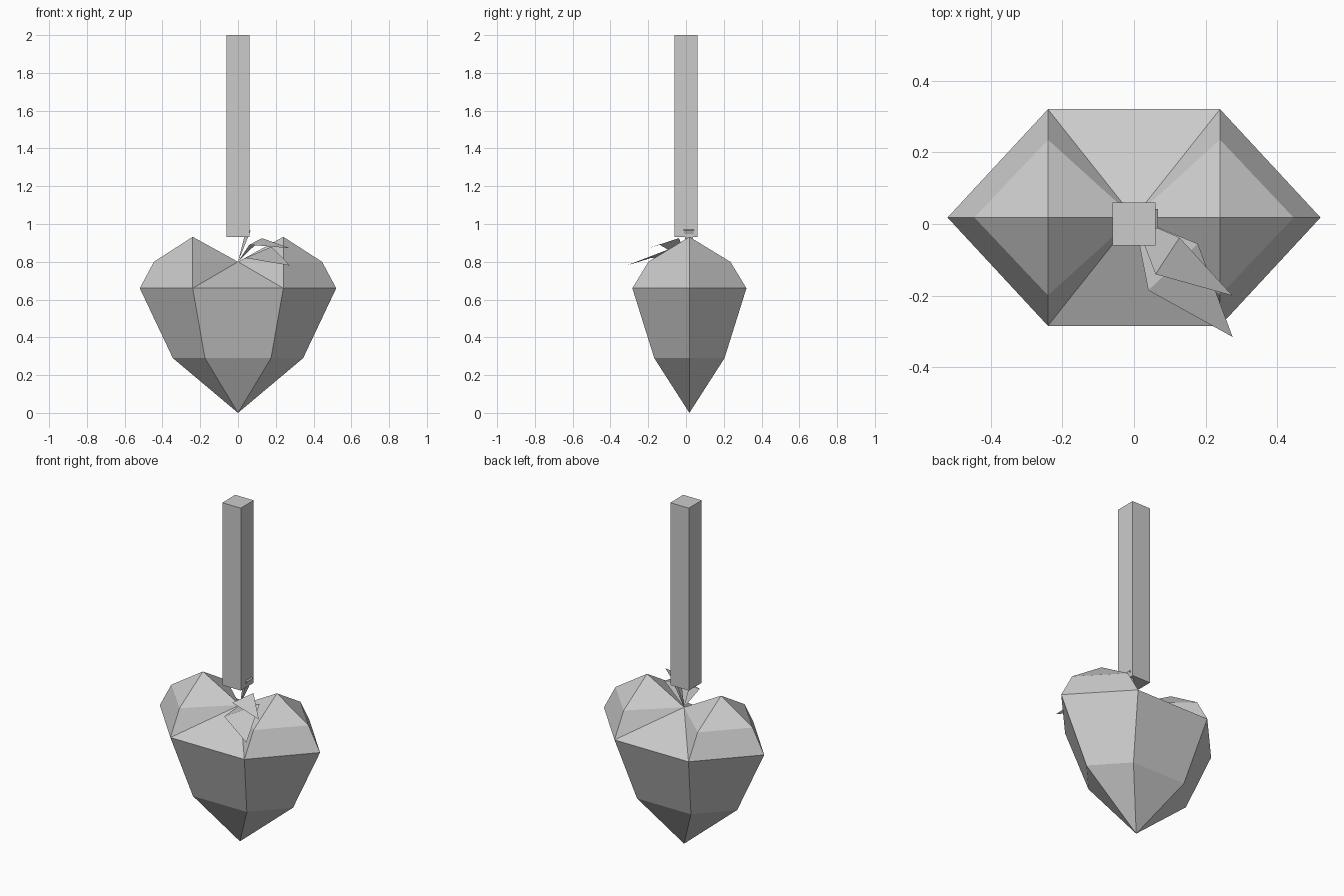
import bpy, bmesh

if "Cube" in bpy.data.objects:
    bpy.data.objects.remove(bpy.data.objects["Cube"])

grey = bpy.data.materials.new("light_grey")
grey.diffuse_color = (0.6, 0.6, 0.6, 1)
grey.use_nodes = True
grey.node_tree.nodes["Principled BSDF"].inputs["Base Color"].default_value = grey.diffuse_color


def make(name, build):
    bm = bmesh.new()
    build(bm)
    mesh = bpy.data.meshes.new(name)
    bm.to_mesh(mesh)
    bm.free()
    mesh.materials.append(grey)
    obj = bpy.data.objects.new(name, mesh)
    bpy.context.collection.objects.link(obj)
    return obj


CY = 0.018  # centre line of the heart in y


# Heart: hexagonal rings below, two faceted lobes above
def heart(bm):
    def ring(rx, mx, ry, z):
        pts = [(rx, 0), (mx, ry), (-mx, ry), (-rx, 0), (-mx, -ry), (mx, -ry)]
        return [bm.verts.new((x, CY + y, z)) for x, y in pts]

    tip = bm.verts.new((0, CY, 0))
    low = ring(0.345, 0.175, 0.186, 0.29)
    wide = ring(0.52, 0.24, 0.302, 0.66)
    upper = ring(0.445, 0.24, 0.217, 0.80)
    dip = bm.verts.new((0, CY, 0.80))
    peaks = [bm.verts.new((s * 0.24, CY, 0.932)) for s in (1, -1)]
    for i in range(6):
        j = (i + 1) % 6
        bm.faces.new((tip, low[j], low[i]))
        bm.faces.new((low[i], low[j], wide[j], wide[i]))
        if i in (1, 4):  # flat valley between the lobes
            bm.faces.new((wide[i], wide[j], dip))
        else:
            bm.faces.new((wide[i], wide[j], upper[j], upper[i]))
            bm.faces.new((upper[i], upper[j], peaks[0 if i in (0, 5) else 1]))
    for i, p in ((1, 0), (2, 1), (4, 1), (5, 0)):  # inner sides of the lobes
        bm.faces.new((wide[i], upper[i], dip))
        bm.faces.new((upper[i], peaks[p], dip))
    bmesh.ops.recalc_face_normals(bm, faces=bm.faces)


make("heart_body", heart)


# Hanging cord: square bar
def cord(bm):
    bmesh.ops.create_cube(bm, size=1)
    for v in bm.verts:
        v.co = (v.co.x * 0.12, v.co.y * 0.12, 1.465 + v.co.z * 1.07)


make("cord", cord)


# Stalk: slim pyramid flaring upward from the dip
def stalk(bm):
    base = bm.verts.new((0, CY, 0.80))
    top = [bm.verts.new(c) for c in ((0.045, -0.012, 0.98), (0.067, -0.012, 0.965),
                                     (0.067, 0.042, 0.965), (0.045, 0.042, 0.98))]
    bm.faces.new(top)
    for i in range(4):
        bm.faces.new((base, top[(i + 1) % 4], top[i]))
    bmesh.ops.recalc_face_normals(bm, faces=bm.faces)


make("stalk", stalk)


# Leaves: folded kites from the dip
def leaf(left, tip, right):
    def build(bm):
        b, l, t, r = [bm.verts.new(c) for c in ((0, CY, 0.80), left, tip, right)]
        bm.faces.new((b, l, r))
        bm.faces.new((l, t, r))
    return build


make("lower_leaf", leaf((0.04, -0.185, 0.82), (0.275, -0.315, 0.78), (0.178, -0.055, 0.88)))
make("upper_leaf", leaf((0.06, -0.14, 0.89), (0.275, -0.20, 0.872), (0.127, -0.038, 0.925)))
